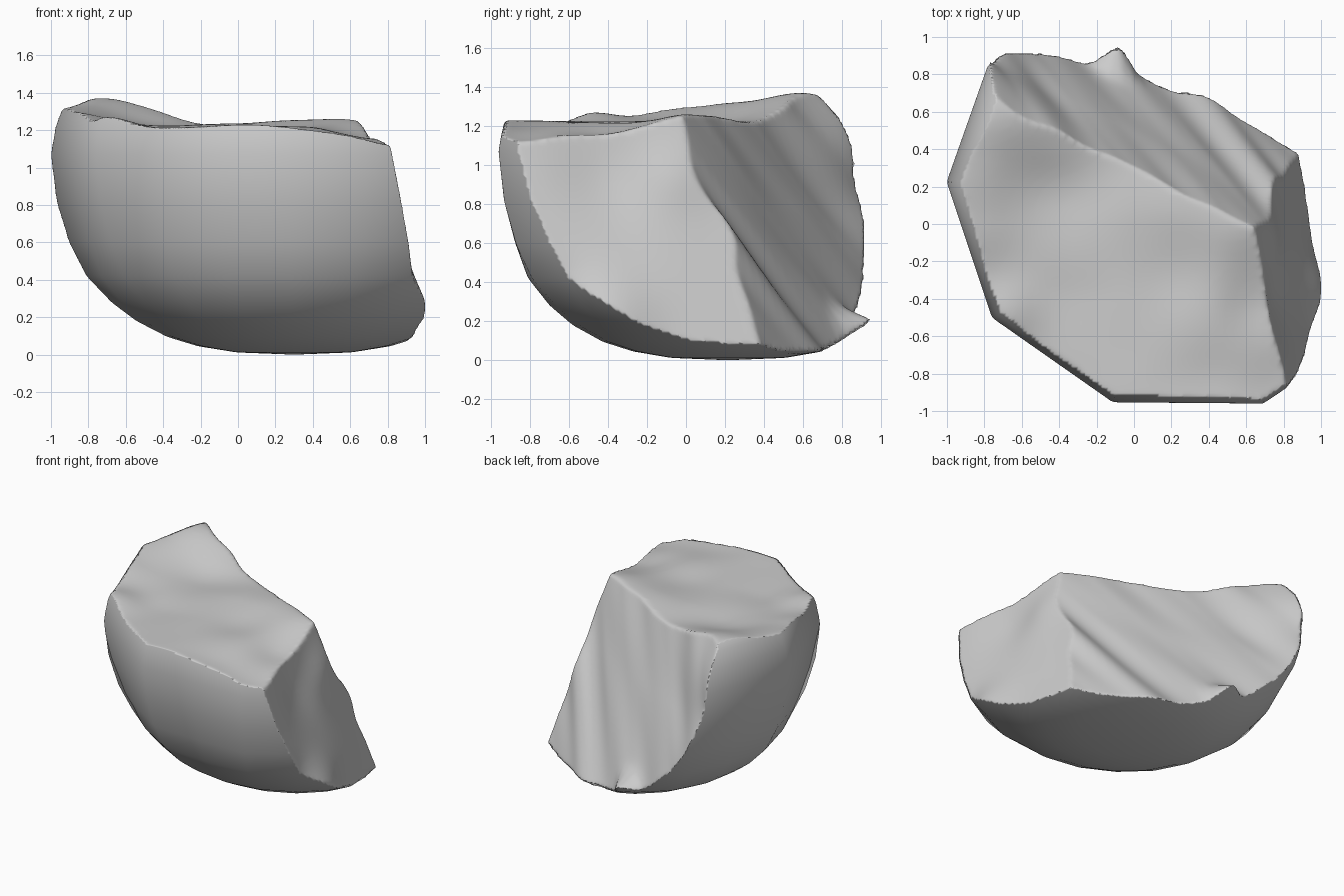
import bpy, bmesh, math
from mathutils import Vector, noise

if "Cube" in bpy.data.objects:
    bpy.data.objects.remove(bpy.data.objects["Cube"])


def make_object(name, bm):
    bmesh.ops.recalc_face_normals(bm, faces=bm.faces)
    for f in bm.faces:
        f.smooth = True
    mesh = bpy.data.meshes.new(name)
    bm.to_mesh(mesh)
    bm.free()
    ob = bpy.data.objects.new(name, mesh)
    bpy.context.collection.objects.link(ob)
    return ob


def bump(a, b, ca, cb, w):
    return math.exp(-((a - ca) ** 2 + (b - cb) ** 2) / (w * w))


def rough(a, b, seed):
    return noise.noise(Vector((a * 2.5, b * 2.5, seed)))


# Outer skin: round underneath, turning ten-sided higher up
def skin(name, cx, cy, sx, sy, profile, turn, sides=20):
    bm = bmesh.new()
    rings = []
    for r, z in profile:
        flat = 1 - (1 - math.cos(math.pi / 10)) * min(1, max(0, (z - 0.15) / 0.5))
        ring = []
        for i in range(sides if r else 1):
            a = turn + math.tau * i / sides
            k = r * (flat if i % 2 else 1)
            ring.append(bm.verts.new((cx + sx * k * math.cos(a), cy + sy * k * math.sin(a), z)))
        rings.append(ring)
    for lo, hi in zip(rings, rings[1:]):
        for i in range(sides):
            j = (i + 1) % sides
            quad = [lo[i % len(lo)], lo[j % len(lo)], hi[j % len(hi)], hi[i % len(hi)]]
            bm.faces.new(list(dict.fromkeys(quad)))
    return make_object(name, bm)


# Broken surface: a displaced sheet thickened outwards into a cutter
def cutter(name, func, ur, vr, push, n=72):
    bm = bmesh.new()
    lay = []
    for off in (Vector(), Vector(push)):
        lay.append([[bm.verts.new(Vector(func(ur[0] + (ur[1] - ur[0]) * i / n,
                                              vr[0] + (vr[1] - vr[0]) * j / n)) + off)
                     for j in range(n + 1)] for i in range(n + 1)])
    for g in lay:
        for i in range(n):
            for j in range(n):
                bm.faces.new((g[i][j], g[i + 1][j], g[i + 1][j + 1], g[i][j + 1]))
    a, b = lay
    for k in range(n):
        for e in (0, n):
            bm.faces.new((a[k][e], a[k + 1][e], b[k + 1][e], b[k][e]))
            bm.faces.new((a[e][k], a[e][k + 1], b[e][k + 1], b[e][k]))
    ob = make_object(name, bm)
    ob.hide_render = True
    return ob


def top(x, y):
    z = 1.222 + 0.11 * bump(x, y, -0.8, 0.62, 0.27) + 0.07 * bump(x, y, -0.97, 0.2, 0.3)
    z += 0.07 * bump(x, y, -0.5, 0.52, 0.28) + 0.06 * bump(x, y, -0.88, -0.13, 0.22)
    z += 0.04 * bump(x, y, -0.68, -0.47, 0.16) - 0.11 * bump(x, y, 0.85, -0.85, 0.33)
    z += 0.04 * bump(x, y, 0.6, 0.0, 0.18) - 0.045 * bump(x, y, 0.65, -0.42, 0.2)
    z += 0.03 * bump(x, y, 0.2, 0.15, 0.25) - 0.02 * bump(x, y, 0.2, -0.3, 0.2)
    return x, y, z + 0.025 * rough(x, y, 1.3)


def right(y, z):
    x = 0.96 - 0.165 * y - 0.26 * z + 0.055 * bump(y, z, -0.38, 0.22, 0.22)
    x += 0.03 * bump(y, z, -0.05, 0.95, 0.18) - 0.03 * bump(y, z, -0.4, 0.95, 0.25)
    x -= 0.03 * bump(y, z, -0.65, 0.33, 0.15)
    return x + 0.02 * rough(y + z * 0.4, z * 0.4, 4.7), y, z


def back(x, z):
    q = x - 0.6 * z
    s = 0.85 - 0.45 * z + 0.06 * bump(q, 0, 0.38, 0, 0.13)
    s += 0.13 * bump(x, z, -0.84, 1.17, 0.27) + 0.05 * bump(x, z, -0.72, 0.6, 0.22)
    s += 0.2 * bump(x, z, -0.1, 0.17, 0.075)
    return x, s - 0.5 * x + 0.045 * rough(q * 1.5, z * 0.5, 8.1), z


PROFILE = [(0, 0), (0.3, 0.012), (0.5, 0.045), (0.66, 0.095), (0.82, 0.18), (0.95, 0.28),
           (1.08, 0.42), (1.17, 0.6), (1.235, 0.82), (1.265, 1.07), (1.24, 1.22),
           (1.2, 1.33), (1.13, 1.42), (0.8, 1.5), (0, 1.55)]
SKIN = (0.3, 0.215, 1.03, 0.975, PROFILE, math.radians(-0.5))
rock = skin("rock_fragment", *SKIN)
shading_guide = skin("shading_guide", *SKIN)
shading_guide.hide_render = True

cutters = [
    cutter("top_break", top, (-1.5, 1.8), (-1.5, 1.8), (0, 0, 1)),
    cutter("right_break", right, (-1.5, 1.8), (-0.4, 1.9), (1.2, 0, 0)),
    cutter("back_break", back, (-1.5, 1.8), (-0.4, 1.9), (0, 2.2, 0)),
]
bpy.context.view_layer.objects.active = rock
rock.select_set(True)
for c in cutters:
    mod = rock.modifiers.new(c.name, 'BOOLEAN')
    mod.operation = 'DIFFERENCE'
    mod.solver = 'EXACT'
    mod.object = c
    bpy.ops.object.modifier_apply(modifier=mod.name)

# Worn edges: even remesh, then a light smoothing
remesh = rock.modifiers.new("even_mesh", 'REMESH')
remesh.mode = 'VOXEL'
remesh.voxel_size = 0.016
worn = rock.modifiers.new("worn_edges", 'SMOOTH')
worn.factor = 0.5
worn.iterations = 4
for name in ("even_mesh", "worn_edges"):
    bpy.ops.object.modifier_apply(modifier=name)
bpy.ops.object.shade_smooth()

# Soft shading over the rounded skin, copied from the uncut shape
soft = rock.modifiers.new("soft_skin", 'DATA_TRANSFER')
soft.object = shading_guide
soft.use_loop_data = True
soft.data_types_loops = {'CUSTOM_NORMAL'}
soft.loop_mapping = 'POLYINTERP_NEAREST'
soft.use_max_distance = True
soft.max_distance = 0.012
bpy.ops.object.modifier_apply(modifier=soft.name)
for helper in cutters + [shading_guide]:
    bpy.data.objects.remove(helper)
